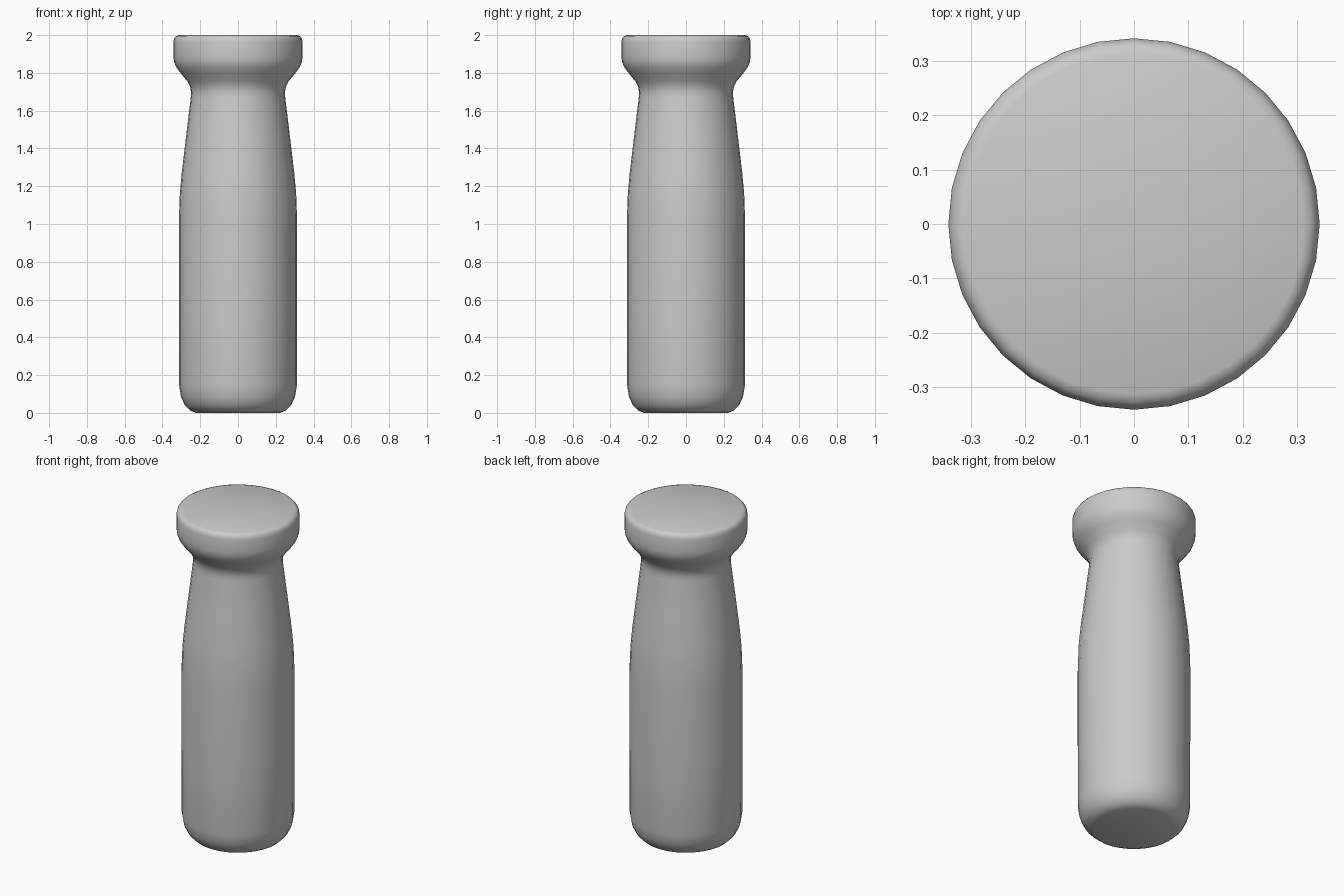
import bpy, bmesh, math

if "Cube" in bpy.data.objects:
    bpy.data.objects.remove(bpy.data.objects["Cube"])

SIDES = 32
# (radius, height) from base to top
PROFILE = [
    (0.222, 0.0), (0.252, 0.012), (0.281, 0.04), (0.302, 0.085), (0.312, 0.145),   # rounded base
    (0.313, 0.55), (0.313, 1.02), (0.308, 1.16), (0.298, 1.27),                    # body
    (0.273, 1.48), (0.250, 1.67),                                                  # taper
    (0.248, 1.695), (0.253, 1.725), (0.268, 1.755), (0.305, 1.80),                 # neck
    (0.327, 1.83), (0.339, 1.86), (0.342, 1.885),                                  # flare
    (0.342, 1.965), (0.338, 1.982), (0.329, 1.994), (0.314, 2.0),                  # rounded rim
]


def lathe(name, profile, sides):
    bm = bmesh.new()
    rings = [[bm.verts.new((r * math.cos(2 * math.pi * i / sides),
                            r * math.sin(2 * math.pi * i / sides), z))
              for i in range(sides)] for r, z in profile]
    for low, high in zip(rings, rings[1:]):
        for i in range(sides):
            j = (i + 1) % sides
            bm.faces.new((low[i], low[j], high[j], high[i]))
    # end caps
    bm.faces.new(rings[0][::-1])
    bm.faces.new(rings[-1])
    mesh = bpy.data.meshes.new(name)
    bm.to_mesh(mesh)
    bm.free()
    obj = bpy.data.objects.new(name, mesh)
    bpy.context.collection.objects.link(obj)
    return obj


handle = lathe("handle_grip", PROFILE, SIDES)
bpy.context.view_layer.objects.active = handle
handle.select_set(True)
bpy.ops.object.shade_smooth_by_angle(angle=math.radians(40))
